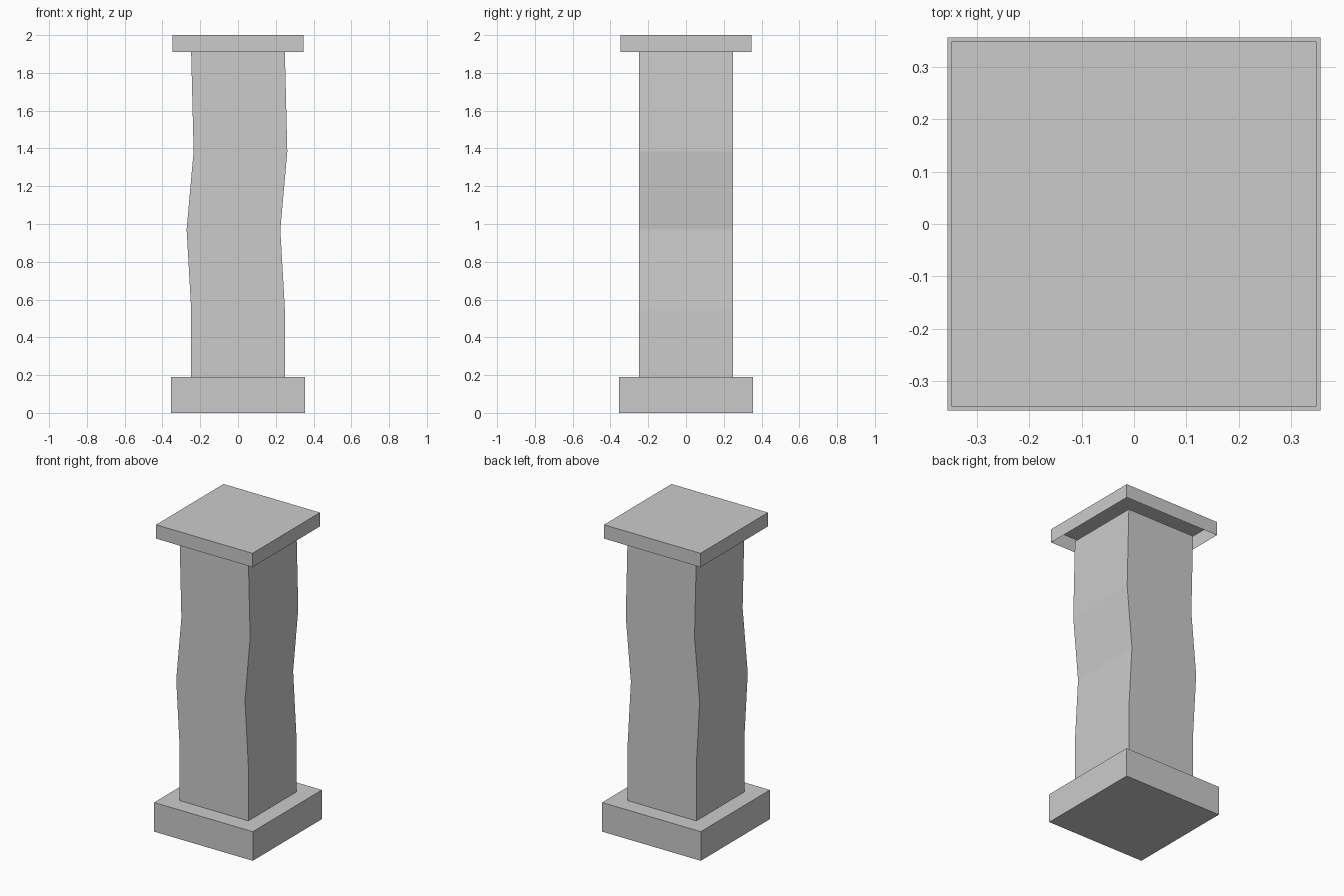
import bpy, bmesh

if "Cube" in bpy.data.objects:
    bpy.data.objects.remove(bpy.data.objects["Cube"])


def make_column(name, rings, bottom, top):
    """Square loft; each ring is (x offset, half width, z)."""
    bm = bmesh.new()
    loops = [[bm.verts.new((dx + sx * h, sy * h, z))
              for sx, sy in ((-1, -1), (1, -1), (1, 1), (-1, 1))]
             for dx, h, z in rings]
    for low, high in zip(loops, loops[1:]):
        for i in range(4):
            j = (i + 1) % 4
            bm.faces.new((low[i], low[j], high[j], high[i]))
    if bottom:
        bm.faces.new(loops[0][::-1])
    if top:
        bm.faces.new(loops[-1])
    mesh = bpy.data.meshes.new(name)
    bm.to_mesh(mesh)
    bm.free()
    obj = bpy.data.objects.new(name, mesh)
    bpy.context.collection.objects.link(obj)
    return obj


# Square plinth
make_column("base", [(0, 0.356, 0), (0, 0.356, 0.19)], True, True)

# Wavy shaft, open where it meets the base and cap
make_column("shaft", [(0, 0.248, 0.19), (0, 0.248, 0.55), (-0.024, 0.248, 0.97),
                      (0.013, 0.248, 1.385), (0, 0.248, 1.91)], False, False)

# Cap slab, hollow and open underneath
make_column("cap", [(0, 0.348, 1.91), (0, 0.348, 2.0)], False, True)
